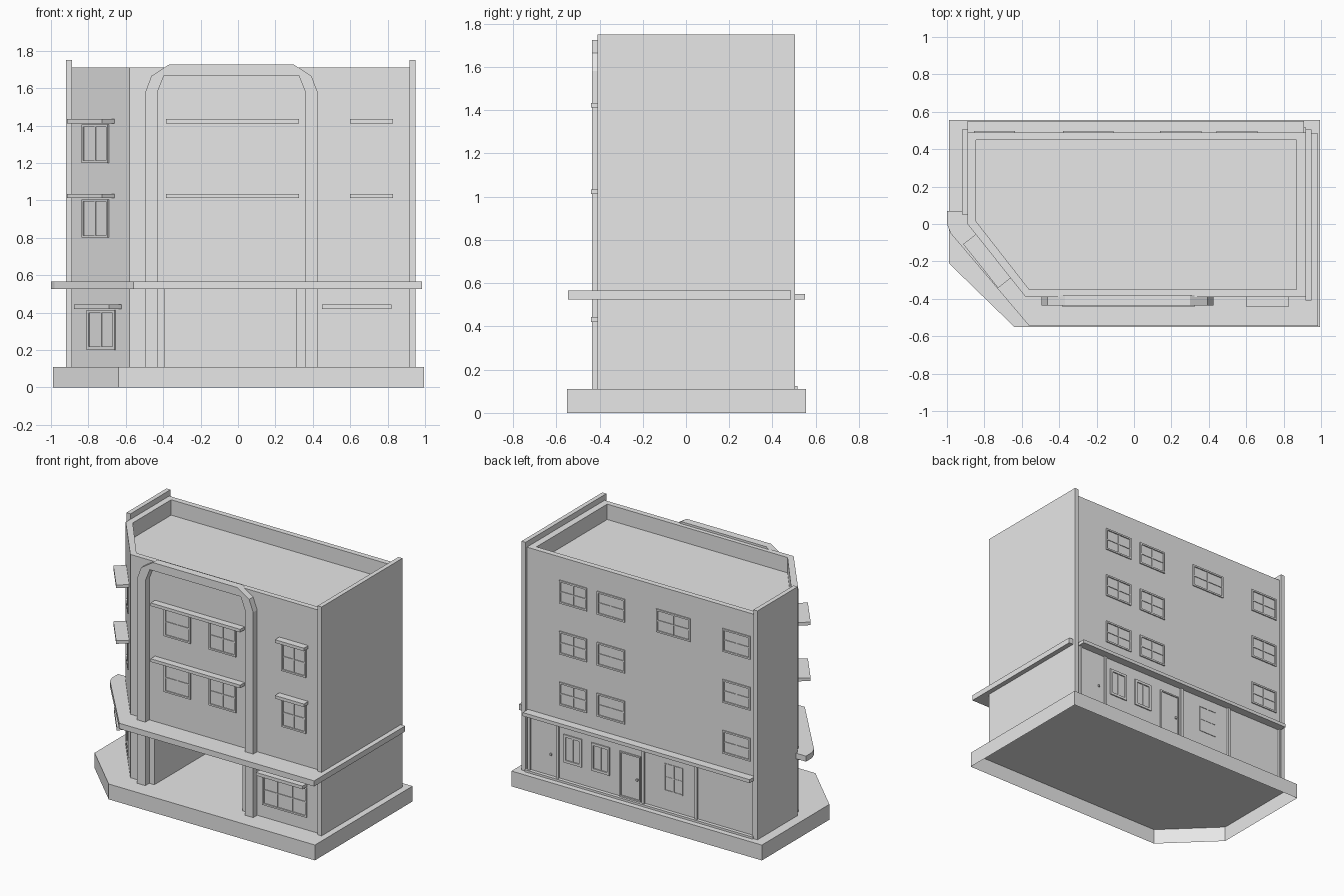
import bpy, bmesh
from mathutils import Vector

cube = bpy.data.objects.get("Cube")
if cube:
    bpy.data.objects.remove(cube, do_unlink=True)

GREY = (0.8, 0.8, 0.8, 1.0)
plaster = bpy.data.materials.new("light_grey_plaster")
plaster.use_nodes = True
plaster.diffuse_color = GREY
for node in plaster.node_tree.nodes:
    if node.type == 'BSDF_PRINCIPLED':
        node.inputs["Base Color"].default_value = GREY


def finish(name, bm):
    bmesh.ops.recalc_face_normals(bm, faces=bm.faces)
    mesh = bpy.data.meshes.new(name)
    bm.to_mesh(mesh)
    bm.free()
    mesh.materials.append(plaster)
    obj = bpy.data.objects.new(name, mesh)
    bpy.context.scene.collection.objects.link(obj)
    return obj


def prism(name, outline, lo, hi, axis="z", open_bottom=False):
    """Extrude an outline along z, or an x-z outline along y."""
    place = (lambda p, h: (p[0], p[1], h)) if axis == "z" else (lambda p, h: (p[0], h, p[1]))
    bm = bmesh.new()
    bottom = [bm.verts.new(place(p, lo)) for p in outline]
    top = [bm.verts.new(place(p, hi)) for p in outline]
    bm.faces.new(top)
    if not open_bottom:
        bm.faces.new(bottom[::-1])
    for i in range(len(outline)):
        j = (i + 1) % len(outline)
        bm.faces.new((bottom[i], bottom[j], top[j], top[i]))
    return finish(name, bm)


def rect(x0, x1, y0, y1):
    return [(x0, y0), (x1, y0), (x1, y1), (x0, y1)]


class Wall:
    """A vertical wall plane: u runs along it, v points outward."""
    def __init__(self, origin, along, out):
        self.o, self.u, self.n = Vector(origin), Vector(along).normalized(), Vector(out).normalized()

    def add_box(self, bm, u0, u1, v0, v1, z0, z1):
        corners = []
        for z in (z0, z1):
            for u, v in ((u0, v0), (u1, v0), (u1, v1), (u0, v1)):
                corners.append(bm.verts.new(self.o + self.u * u + self.n * v + Vector((0, 0, z))))
        for quad in ((0, 1, 2, 3), (4, 5, 6, 7), (0, 1, 5, 4), (1, 2, 6, 5), (2, 3, 7, 6), (3, 0, 4, 7)):
            bm.faces.new([corners[k] for k in quad])

    def box(self, name, u0, u1, v1, z0, z1):
        bm = bmesh.new()
        self.add_box(bm, u0, u1, -0.01, v1, z0, z1)
        return finish(name, bm)

    def window(self, name, u0, u1, z0, z1, cols=2, rows=2, bar=0.012, out=0.008):
        bm = bmesh.new()
        for u in (u0, u1 - bar):
            self.add_box(bm, u, u + bar, -0.01, out, z0, z1)
        for z in (z0, z1 - bar):
            self.add_box(bm, u0, u1, -0.01, out, z, z + bar)
        for i in range(1, cols):
            c = u0 + (u1 - u0) * i / cols
            self.add_box(bm, c - 0.004, c + 0.004, -0.01, out * 0.6, z0, z1)
        for i in range(1, rows):
            c = z0 + (z1 - z0) * i / rows
            self.add_box(bm, u0, u1, -0.01, out * 0.6, c - 0.004, c + 0.004)
        return finish(name, bm)


front = Wall((0, -0.39, 0), (1, 0, 0), (0, -1, 0))
back = Wall((0, 0.49, 0), (1, 0, 0), (0, 1, 0))
corner = Wall((-0.89, 0, 0), (0.31, -0.39, 0), (-0.39, -0.31, 0))

# Pavement slab, open underneath
prism("pavement", [(-0.99, -0.21), (-0.64, -0.55), (0.995, -0.55), (0.995, 0.555), (-0.99, 0.555)],
      0, 0.11, open_bottom=True)

# Building body with sunken roof and deep entrance
body = prism("building_body", [(-0.89, 0), (-0.58, -0.39), (0.92, -0.39), (0.92, 0.49), (-0.89, 0.49)], 0.11, 1.71)
cutters = [
    prism("roof_cutter", [(-0.845, 0.015), (-0.56, -0.35), (0.87, -0.35), (0.87, 0.45), (-0.845, 0.45)], 1.6, 1.9),
    prism("entrance_cutter", rect(-0.39, 0.31, -0.6, 0.31), 0.05, 0.53),
]
for cutter in cutters:
    mod = body.modifiers.new(cutter.name, 'BOOLEAN')
    mod.operation = 'DIFFERENCE'
    mod.solver = 'EXACT'
    mod.object = cutter
    cutter.hide_render = True
bpy.context.view_layer.objects.active = body
body.select_set(True)
for mod in list(body.modifiers):
    bpy.ops.object.modifier_apply(modifier=mod.name)
for cutter in cutters:
    bpy.data.objects.remove(cutter, do_unlink=True)

# Party walls at both ends
prism("left_end_wall", rect(-0.92, -0.888, 0.05, 0.505), 0.11, 1.75)
prism("right_end_wall", rect(0.918, 0.95, -0.41, 0.505), 0.11, 1.75)

# Street canopy wrapping the front, corner and right end
prism("canopy", [(-1, 0.07), (-1, 0), (-0.98, -0.05), (-0.56, -0.545), (0.985, -0.545),
                 (0.985, 0.485), (-0.88, 0.485), (-0.88, 0.07)], 0.525, 0.565)

# Raised arch with chamfered shoulders
prism("front_arch", [(-0.495, 0.11), (-0.495, 1.58), (-0.463, 1.665), (-0.37, 1.725), (0.3, 1.725),
                     (0.393, 1.665), (0.425, 1.58), (0.425, 0.11), (0.36, 0.11), (0.36, 1.58),
                     (0.325, 1.667), (-0.395, 1.667), (-0.43, 1.58), (-0.43, 0.11)], -0.435, -0.38, axis="y")

# Upper front and corner windows with their sunshades
for floor, z in enumerate((0.8, 1.2), 1):
    for i, (u0, u1) in enumerate(((-0.31, -0.1), (0.045, 0.26), (0.62, 0.815)), 1):
        front.window(f"front_window_{floor}_{i}", u0, u1, z, z + 0.205)
    corner.window(f"corner_window_{floor}", 0.096, 0.32, z, z + 0.205, rows=1)
    front.box(f"middle_sunshade_{floor}", -0.385, 0.325, 0.05, z + 0.212, z + 0.234)
    front.box(f"right_sunshade_{floor}", 0.6, 0.83, 0.05, z + 0.212, z + 0.234)
    corner.box(f"corner_sunshade_{floor}", 0.07, 0.37, 0.085, z + 0.212, z + 0.234)

# Ground floor shop windows
front.window("shop_window", 0.47, 0.82, 0.2, 0.415, cols=3)
front.box("shop_sunshade", 0.45, 0.82, 0.05, 0.42, 0.443)
corner.window("corner_shop_window", 0.137, 0.378, 0.2, 0.415, rows=1, bar=0.018)
corner.box("corner_shop_sunshade", 0.13, 0.43, 0.085, 0.42, 0.443)

# Upper rear windows
columns = ((0.44, 0.66), (0.14, 0.36), (-0.855, -0.635))
for row, z in enumerate((0.65, 1.015, 1.38), 1):
    for i, (u0, u1) in enumerate(columns, 1):
        back.window(f"rear_window_{row}_{i}", u0, u1, z, z + 0.165)
back.window("rear_stair_window", -0.38, -0.11, 1.38, 1.545)

# Rear ground floor: ledge, skirting, pilasters, windows and doors
back.box("rear_ledge", -0.89, 0.91, 0.06, 0.525, 0.55)
back.box("rear_skirting", -0.89, 0.92, 0.025, 0.11, 0.125)
for i, x in enumerate((-0.885, -0.43, -0.01, 0.67, 0.895), 1):
    back.box(f"rear_pilaster_{i}", x - 0.01, x + 0.01, 0.012, 0.11, 0.53)
for i, x in enumerate((0.26, 0.48), 1):
    back.window(f"rear_shop_window_{i}", x, x + 0.145, 0.25, 0.45, rows=1, bar=0.018)
back.window("rear_store_window", -0.32, -0.175, 0.26, 0.455, bar=0.006, out=0.004)
back.window("rear_door_frame", 0.015, 0.18, 0.125, 0.45, cols=1, rows=1, bar=0.01)
back.box("rear_door_handle", 0.035, 0.047, 0.012, 0.27, 0.285)
back.box("side_door_handle", 0.72, 0.732, 0.008, 0.27, 0.285)
